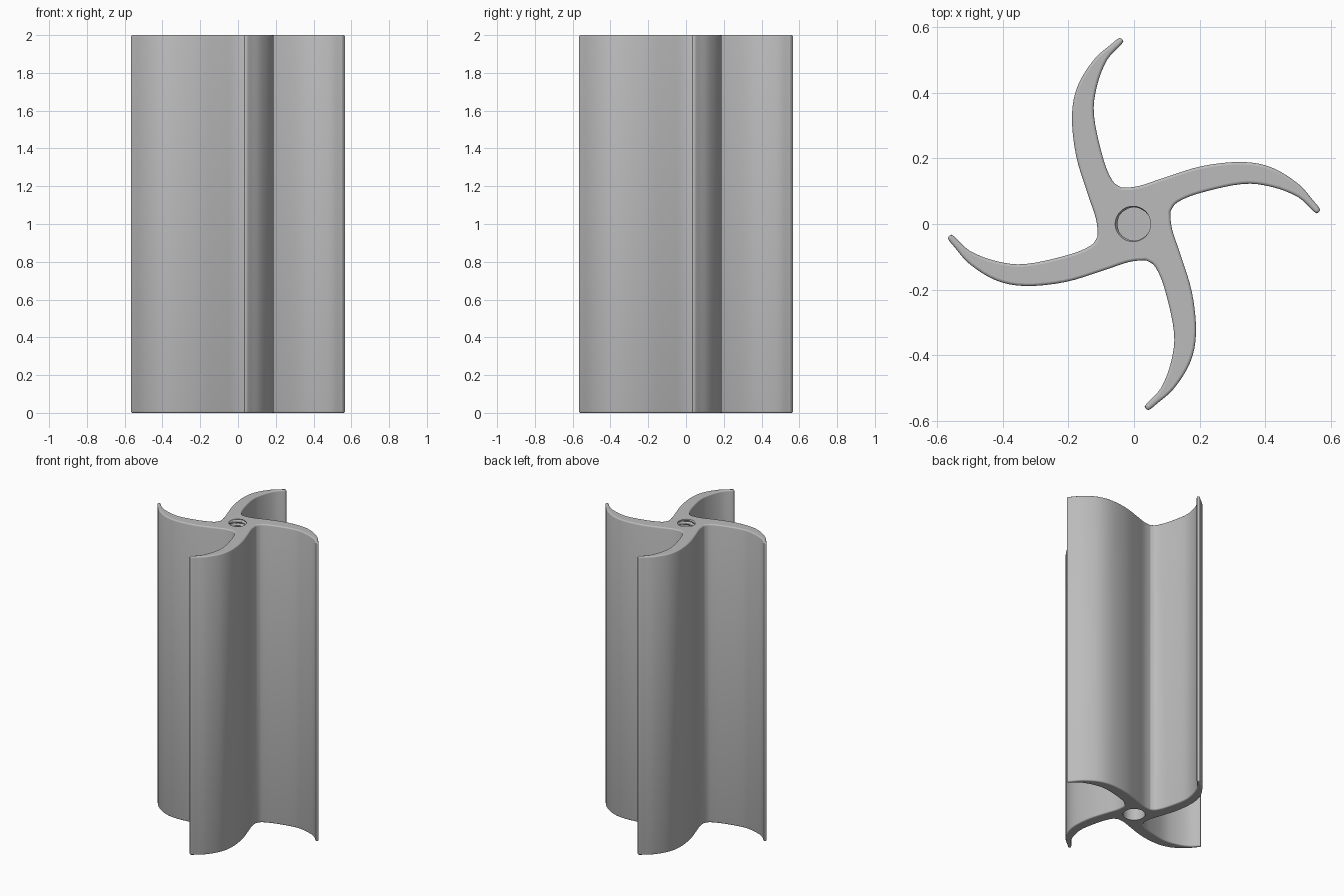
import bpy, bmesh, math
from mathutils import Vector, Matrix

if "Cube" in bpy.data.objects:
    bpy.data.objects.remove(bpy.data.objects["Cube"])

HEIGHT = 2.0
EDGE = 0.008
SEGMENTS = 32

grey = bpy.data.materials.new("plain grey")
grey.use_nodes = True
colour = (0.5, 0.5, 0.5, 1)
grey.diffuse_color = colour
grey.node_tree.nodes["Principled BSDF"].inputs["Base Color"].default_value = colour


def smooth_loop(points, steps):
    """Closed Catmull-Rom curve through the points."""
    out, n = [], len(points)
    for i in range(n):
        a, b, c, d = (points[(i + k) % n] for k in (-1, 0, 1, 2))
        for s in range(steps):
            t = s / steps
            out.append(0.5 * (2 * b + (c - a) * t + (2 * a - 5 * b + 4 * c - d) * t**2
                              + (3 * b - a - 3 * c + d) * t**3))
    return out


def loft(bm, rings):
    """Skin a list of point rings; return the first and last vertex rings."""
    loops = [[bm.verts.new(p) for p in ring] for ring in rings]
    for low, high in zip(loops, loops[1:]):
        for j in range(len(low)):
            k = (j + 1) % len(low)
            bm.faces.new((low[j], low[k], high[k], high[j]))
    return loops[0], loops[-1]


def outline_ring(inset, z):
    """Blade outline moved inward by the inset; the outline runs clockwise."""
    ring = []
    for i, p in enumerate(outline):
        along = outline[(i + 1) % len(outline)] - outline[i - 1]
        inward = Vector((along.y, -along.x, 0)).normalized()
        ring.append(p + inward * inset + Vector((0, 0, z)))
    return ring


def round_ring(z, radius):
    """Ring round the axis whose radius may vary with angle and height."""
    angles = [math.tau * j / SEGMENTS for j in range(SEGMENTS)]
    return [Vector((radius(a, z) * math.cos(a), radius(a, z) * math.sin(a), z))
            for a in angles]


def thread(a, z):
    phase = (z / 0.025 - a / math.tau) % 1
    return 0.05 + 0.008 * (1 - abs(2 * phase - 1))


def socket(a, z):
    return 0.068


def cap(bm, outer, inner, direction):
    """Flat end face between the blade outline and the hole mouth."""
    edges = []
    for ring in (outer, inner):
        edges += [bm.edges.get((ring[j - 1], ring[j])) for j in range(len(ring))]
    bmesh.ops.triangle_fill(bm, edges=edges, use_beauty=True, normal=(0, 0, direction))


# One curved blade: hub fillet, outer edge, rounded tip, inner edge
blade = [(-.027, .111), (.02, .117), (.1, .144), (.21, .177), (.33, .189), (.42, .172),
         (.5, .123), (.545, .073), (.566, .046), (.56, .034), (.548, .038), (.5, .082),
         (.42, .113), (.33, .122), (.2, .094), (.134, .067), (.114, .043)]
outline = []
for k in range(4):
    turn = Matrix.Rotation(-k * math.pi / 2, 3, 'Z')
    outline += [turn @ Vector((x, y, 0)) for x, y in blade]
outline = smooth_loop(outline, 4)

# Blade walls with softened edges at both ends
bm = bmesh.new()
arc = [(EDGE * (1 - math.sin(t)), EDGE * (1 - math.cos(t)))
       for t in (math.radians(30 * i) for i in range(4))]
walls = [outline_ring(inset, z) for inset, z in arc]
walls += [outline_ring(inset, HEIGHT - z) for inset, z in reversed(arc)]
bottom, top = loft(bm, walls)

# Threaded hole in the top
depth = 0.25
turns = [round_ring(HEIGHT - depth * i / 60, thread) for i in range(61)]
mouth, floor = loft(bm, turns)
bm.faces.new(floor)
cap(bm, top, mouth, 1)

# Plain socket in the bottom
mouth, floor = loft(bm, [round_ring(0, socket), round_ring(depth, socket)])
bm.faces.new(floor)
cap(bm, bottom, mouth, -1)

bmesh.ops.recalc_face_normals(bm, faces=bm.faces)
mesh = bpy.data.meshes.new("four_blade_body")
bm.to_mesh(mesh)
bm.free()
mesh.materials.append(grey)
body = bpy.data.objects.new("four_blade_body", mesh)
bpy.context.scene.collection.objects.link(body)

# Smooth walls, flat ends
bpy.ops.object.select_all(action='DESELECT')
bpy.context.view_layer.objects.active = body
body.select_set(True)
bpy.ops.object.shade_smooth_by_angle(angle=math.radians(35))
for face in mesh.polygons:
    if abs(face.normal.z) > 0.99:
        face.use_smooth = False
